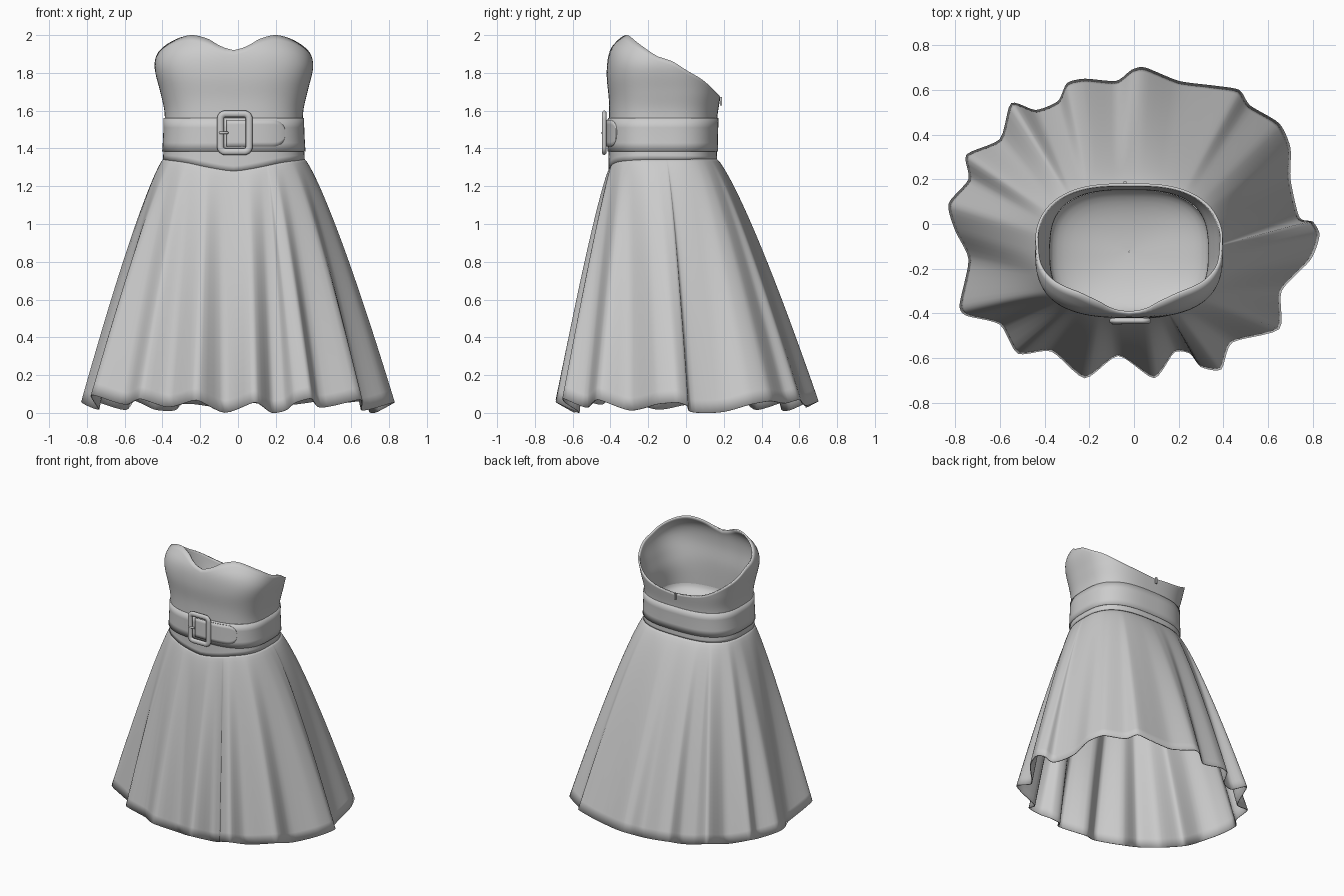
import bpy, bmesh
from math import sin, cos, pi, radians, degrees, atan2, copysign
from mathutils import Vector

if "Cube" in bpy.data.objects:
    bpy.data.objects.remove(bpy.data.objects["Cube"])


def curve(table, x):
    """Smooth interpolation through (x, value) pairs."""
    n = len(table)
    x = min(max(x, table[0][0]), table[-1][0])
    i = max(k for k in range(n - 1) if table[k][0] <= x)

    def slope(k):
        a, b = table[max(k - 1, 0)], table[min(k + 1, n - 1)]
        return (b[1] - a[1]) / (b[0] - a[0])
    (x0, y0), (x1, y1) = table[i], table[i + 1]
    h = x1 - x0
    t = (x - x0) / h
    return ((2*t**3 - 3*t**2 + 1) * y0 + (t**3 - 2*t**2 + t) * h * slope(i)
            + (3*t**2 - 2*t**3) * y1 + (t**3 - t**2) * h * slope(i + 1))


def grid(name, rows, wrap=True, wrap_rows=False, thick=0.0, angle=50):
    """Skin a list of point rows into a smooth shaded mesh."""
    bm = bmesh.new()
    vs = [[bm.verts.new(p) for p in r] for r in rows]
    m, n = len(rows), len(rows[0])
    for i in range(m if wrap_rows else m - 1):
        for j in range(n if wrap else n - 1):
            a, b = (i + 1) % m, (j + 1) % n
            bm.faces.new((vs[i][j], vs[i][b], vs[a][b], vs[a][j]))
    bmesh.ops.recalc_face_normals(bm, faces=bm.faces)
    me = bpy.data.meshes.new(name)
    bm.to_mesh(me)
    bm.free()
    ob = bpy.data.objects.new(name, me)
    bpy.context.collection.objects.link(ob)
    if thick:
        mod = ob.modifiers.new("thickness", 'SOLIDIFY')
        mod.thickness = thick
        mod.offset = -1
    bpy.ops.object.select_all(action='DESELECT')
    bpy.context.view_layer.objects.active = ob
    ob.select_set(True)
    bpy.ops.object.shade_smooth_by_angle(angle=radians(angle))
    return ob


# Body cross-sections by height: half width, front y, back y
HALF_W = [(1.25, .385), (1.35, .375), (1.5, .366), (1.6, .368), (1.7, .39),
          (1.83, .42), (1.9, .408), (1.95, .378), (2.0, .345)]
FRONT = [(1.25, -.412), (1.5, -.408), (1.65, -.408), (1.8, -.42), (1.92, -.402), (2.0, -.345)]
BACK = [(1.25, .165), (1.55, .165), (1.7, .185), (1.85, .19), (2.0, .19)]
# Edge heights by angle, from front centre (0) to back centre (180)
TOP = [(0, 1.92), (6, 1.945), (15, 1.98), (31, 2.0), (45, 1.99), (60, 1.965), (75, 1.93),
       (90, 1.875), (105, 1.815), (120, 1.775), (150, 1.70), (180, 1.665)]
BOTTOM = [(0, 1.28), (12, 1.298), (35, 1.325), (65, 1.338), (90, 1.342), (180, 1.342)]
CX, EXP = -0.022, 2.0 / 2.8


def fold_angle(th):
    return degrees(abs(atan2(sin(th), cos(th))))


def sec(th, z, off=0.0, k=1.0):
    """Point on the body at angle th and height z."""
    w = curve(HALF_W, z) + off
    f, b = curve(FRONT, z) - off, curve(BACK, z) + off
    s, c = sin(th), -cos(th)
    x = w * copysign(abs(s) ** EXP, s) * k
    y = (f + b) / 2 + (b - f) / 2 * copysign(abs(c) ** EXP, c) * k
    return Vector((CX + x, y, z))


ANG = [2 * pi * j / 128 for j in range(128)]

# Bodice with sweetheart neckline
rows = []
for i in range(25):
    row = []
    for th in ANG:
        lo, hi = curve(BOTTOM, fold_angle(th)), curve(TOP, fold_angle(th))
        row.append(sec(th, lo + (hi - lo) * i / 24))
    rows.append(row)
grid("bodice", rows, thick=0.012)

# Bowl-shaped lining closing the waist
grid("waist_lining", [[sec(th, 1.47 - .11 * sin(p), -.012, max(cos(p), .005)) for th in ANG]
                      for p in [pi / 2 * i / 10 for i in range(11)]])

# Belt
grid("belt", [[sec(th, z, .007) for th in ANG] for z in (1.385, 1.43, 1.47, 1.51, 1.56)], thick=0.014)

# Belt tongue with rounded tip, lying over the belt
rows = []
for i in range(29):
    x = -.06 + .31 * sin(pi / 2 * i / 28)
    e = max(0, (x - .18) / .07)
    half = .07 * max(1 - e ** 2.4, .002) ** (1 / 2.4)
    row = []
    for j in range(7):
        z = 1.48 + half * (j / 3 - 1)
        f, b = curve(FRONT, z) - .015, curve(BACK, z)
        u = abs(x - CX) / curve(HALF_W, z)
        row.append((x, (f + b) / 2 - (b - f) / 2 * (1 - u ** 2.8) ** (1 / 2.8), z))
    rows.append(row)
grid("belt_tongue", rows, wrap=False, thick=0.008)

# Buckle frame: tube swept round a rounded rectangle
rows = []
for k in range(4):
    sx, sz = (1, -1, -1, 1)[k], (1, 1, -1, -1)[k]
    for q in range(7):
        a = pi / 2 * (k + q / 6)
        px, pz = -.017 + sx * .05 + .026 * cos(a), 1.483 + sz * .074 + .026 * sin(a)
        rows.append([(px + .018 * cos(t) * cos(a), -.433 + .013 * sin(t), pz + .018 * cos(t) * sin(a))
                     for t in [2 * pi * m / 12 for m in range(12)]])
grid("buckle_frame", rows, wrap_rows=True)

# Buckle prong
grid("buckle_prong", [[(x, -.442 + r * cos(t), 1.483 + r * sin(t))
                       for t in [2 * pi * m / 10 for m in range(10)]]
                      for x, r in ((-.1, .001), (-.098, .007), (-.055, .007), (-.05, .001))])

# Zip pull at the centre back
bpy.ops.mesh.primitive_cube_add(size=1, location=(-.04, .186, 1.65))
bpy.context.object.name = "zip_pull"
bpy.context.object.scale = (.014, .01, .045)

# Skirt: hem outline blended up to the waist
HEM = [(.83, -.05), (.80, .01), (.74, .03), (.70, .2), (.70, .34), (.65, .45), (.52, .53), (.47, .60),
       (.35, .62), (.20, .64), (.05, .70), (-.01, .69), (-.08, .64), (-.22, .65), (-.30, .63),
       (-.34, .55), (-.44, .51), (-.55, .54), (-.60, .38), (-.75, .31), (-.74, .20), (-.83, .09),
       (-.80, -.03), (-.74, -.16), (-.78, -.36), (-.75, -.41), (-.60, -.45), (-.52, -.58),
       (-.37, -.57), (-.22, -.69), (-.07, -.59), (.09, -.69), (.18, -.575), (.25, -.58), (.30, -.64),
       (.39, -.65), (.44, -.53), (.65, -.47), (.66, -.30), (.79, -.16)]
A, B, SUB = .76, .62, 5
pts = [Vector(p) for p in HEM]
n = len(pts)
cols = []
for i in range(n):
    p0, p1, p2, p3 = (pts[(i + d) % n] for d in (-1, 0, 1, 2))
    for q in range(SUB):
        t = q / SUB
        m1, m2 = (p2 - p0) * .35, (p3 - p1) * .35
        h = ((2*t**3 - 3*t**2 + 1) * p1 + (t**3 - 2*t**2 + t) * m1
             + (3*t**2 - 2*t**3) * p2 + (t**3 - t**2) * m2)
        th = atan2(h.x / A, -h.y / B)
        base = Vector((A * sin(th), -B * cos(th)))
        dev = h.length - base.length
        cols.append((th, base, h - base, .035 + .55 * dev))
low = min(c[3] for c in cols)
rows = []
for i in range(27):
    s = (i / 26) ** 1.3
    row = []
    for th, base, fold, hz in cols:
        top = sec(th, curve(BOTTOM, fold_angle(th)) + .006, -.004)
        flat = top.xy + (base - top.xy) * s ** .78 + fold * s ** 1.05
        row.append((flat.x, flat.y, top.z + (hz - low - top.z) * s))
    rows.append(row)
grid("skirt", rows, thick=0.006, angle=60)
